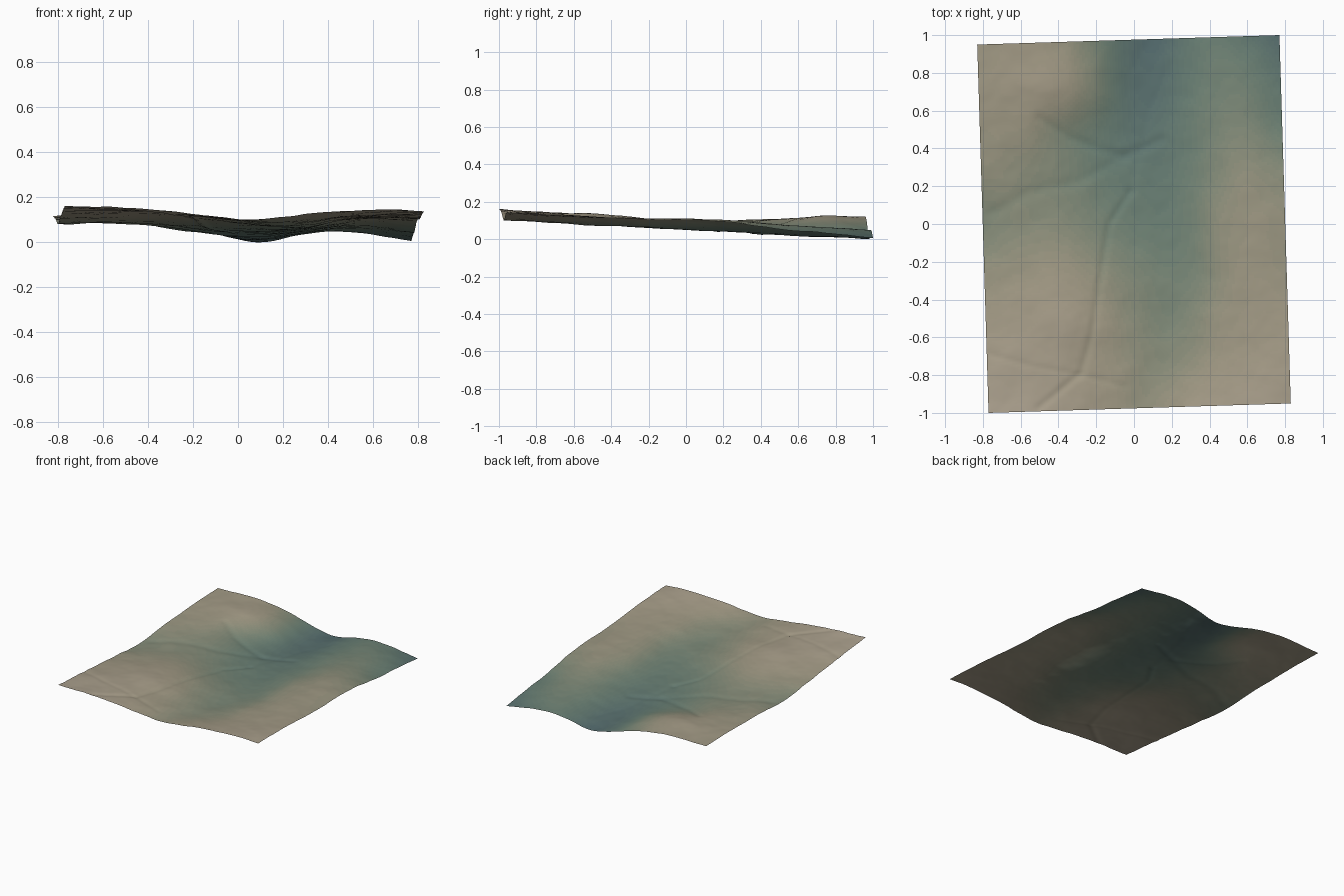
import bpy
from mathutils import Vector, noise

if "Cube" in bpy.data.objects:
    bpy.data.objects.remove(bpy.data.objects["Cube"])

# Coarse survey heights (thousandths): rows run front to back, columns left to right
COLS = [-1, -.75, -.5, -.25, 0, .18, .37, .56, .75, 1]
ROWS = [
    [165, 160, 147, 124, 105, 112, 132, 142, 148, 142],
    [146, 145, 140, 120, 100, 92, 102, 121, 129, 136],
    [125, 134, 139, 118, 90, 77, 86, 108, 118, 121],
    [105, 114, 117, 100, 77, 65, 70, 100, 114, 107],
    [84, 92, 93, 75, 56, 52, 64, 98, 111, 106],
    [99, 94, 82, 61, 46, 42, 58, 84, 103, 90],
    [112, 109, 88, 57, 29, 30, 49, 73, 80, 54],
    [118, 123, 124, 88, 24, 19, 42, 64, 64, 34],
    [120, 126, 116, 80, 22, 3, 34, 51, 41, 9]]

# Incised lines: path in plan, depth, width
GULLIES = [
    ([(-.02, .17), (-.13, 0), (-.18, -.3), (-.22, -.58), (-.28, -.79), (-.5, -.97)], .006, .018),
    ([(-.5, .56), (-.35, .46), (-.2, .40), (-.05, .36), (.15, .45)], .005, .025),
    ([(-.8, -.68), (-.55, -.75), (-.28, -.80), (-.05, -.86)], .003, .014),
    ([(-.75, .06), (-.55, .17), (-.3, .22), (-.05, .36)], .004, .03),
    ([(.2, .85), (.08, .6), (-.02, .17)], .002, .02)]


def spline(xs, ys, x):
    """Smooth interpolation through unevenly spaced samples."""
    i = 0
    while i < len(xs) - 2 and x > xs[i + 1]:
        i += 1

    def slope(k):
        a, b = max(k - 1, 0), min(k + 1, len(xs) - 1)
        return (ys[b] - ys[a]) / (xs[b] - xs[a])
    h = xs[i + 1] - xs[i]
    t = (x - xs[i]) / h
    return ((2*t**3 - 3*t*t + 1) * ys[i] + (t**3 - 2*t*t + t) * h * slope(i)
            + (3*t*t - 2*t**3) * ys[i + 1] + (t**3 - t*t) * h * slope(i + 1))


def path_distance(p, path):
    best = 9
    for a, b in zip(path, path[1:]):
        a, b = Vector(a), Vector(b)
        d = b - a
        t = min(1, max(0, (p - a).dot(d) / d.length_squared))
        best = min(best, (p - a - d * t).length)
    return best


# Terrain sheet, a slightly rotated rectangle
NU, NV = 110, 134
AXIS_U, AXIS_V = Vector((.80, .025)), Vector((-.03, .975))
row_pos = [-1 + k / 4 for k in range(9)]
verts = []
for j in range(NV + 1):
    v = -1 + 2 * j / NV
    section = [spline(row_pos, [r[c] for r in ROWS], v) for c in range(len(COLS))]
    for i in range(NU + 1):
        u = -1 + 2 * i / NU
        p = AXIS_U * u + AXIS_V * v
        z = spline(COLS, section, u) / 1000
        z += .004 * noise.fractal(Vector((p.x * 5, p.y * 5, 3)), 1, 2, 3)
        for path, depth, width in GULLIES:
            q = path_distance(p, path) / width
            if q < 3:
                z -= depth * 2.718 ** (-q * q)
        verts.append((p.x, p.y, z))
low = min(c[2] for c in verts)
verts = [(x, y, z - low) for x, y, z in verts]
W = NU + 1
faces = [(j*W + i, j*W + i + 1, (j+1)*W + i + 1, (j+1)*W + i)
         for j in range(NV) for i in range(NU)]
mesh = bpy.data.meshes.new("terrain")
mesh.from_pydata(verts, [], faces)
terrain = bpy.data.objects.new("terrain", mesh)
bpy.context.collection.objects.link(terrain)

# Height tint: blue valley floor, green slopes, beige high ground
STOPS = [0, .05, .085, .115, .165]
TINT = [(.085, .145, .155), (.155, .225, .18), (.25, .275, .20),
        (.36, .325, .235), (.43, .37, .285)]
BANDS = 32
for k in range(BANDS):
    h = .165 * (k + .5) / BANDS
    mat = bpy.data.materials.new(f"height_band_{k}")
    mat.diffuse_color = [spline(STOPS, [t[c] for t in TINT], h) for c in range(3)] + [1]
    mat.use_nodes = True
    mat.node_tree.nodes["Principled BSDF"].inputs["Base Color"].default_value = mat.diffuse_color
    mesh.materials.append(mat)
for f in mesh.polygons:
    f.material_index = max(0, min(BANDS - 1, int(f.center.z / .165 * BANDS)))
    f.use_smooth = True
